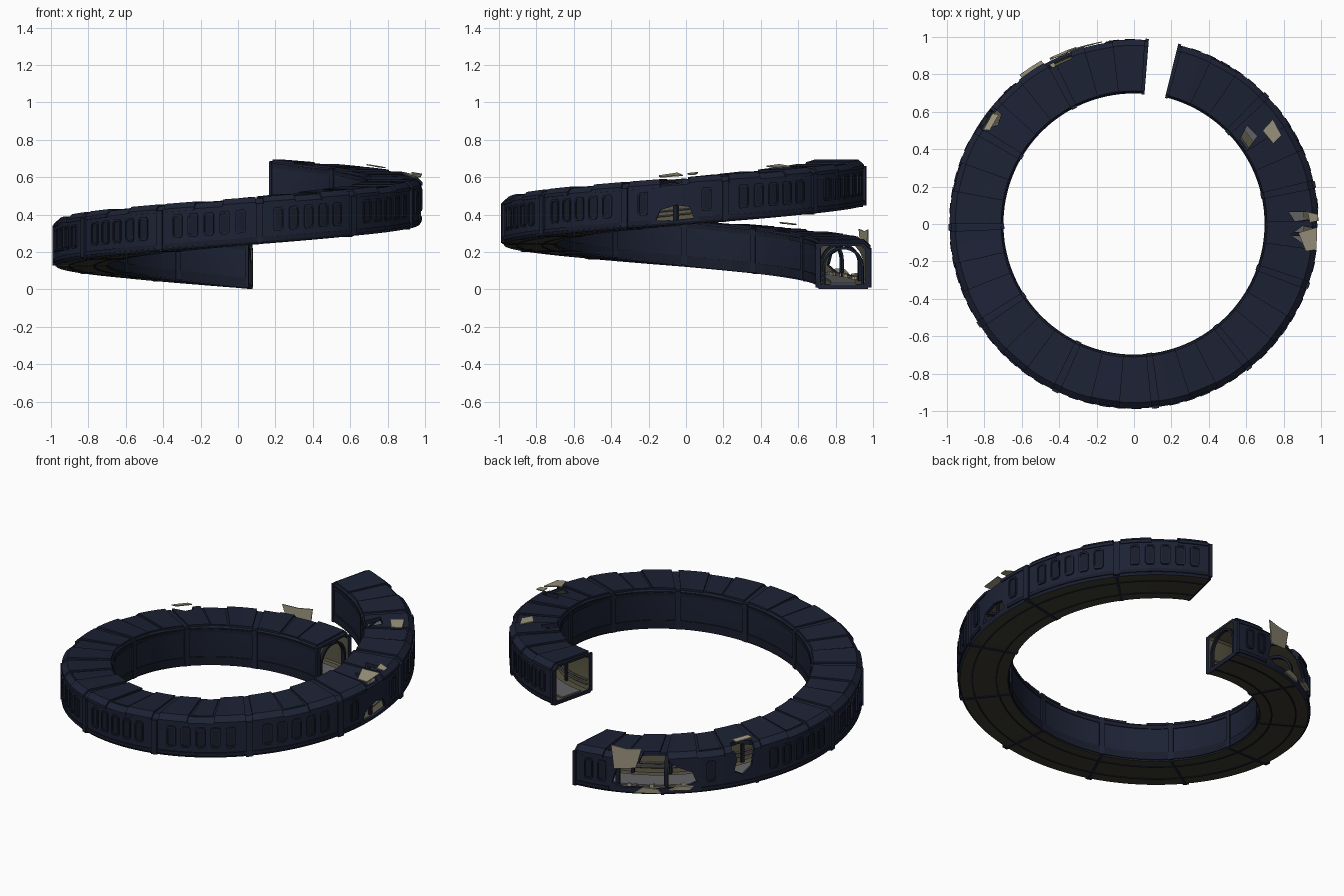
import bpy, bmesh, math, random

if "Cube" in bpy.data.objects:
    bpy.data.objects.remove(bpy.data.objects["Cube"])

random.seed(4)
A0, A1, RISE = 85.4, 436.2, 0.439      # helix start / end angle and climb
MODULES = 11
PITCH = (A1 - A0) / MODULES


def material(name, c):
    m = bpy.data.materials.new(name)
    m.diffuse_color = (*c, 1)
    m.use_nodes = True
    m.node_tree.nodes["Principled BSDF"].inputs["Base Color"].default_value = m.diffuse_color
    return m


HULL = material("dark_hull", (0.012, 0.016, 0.035))
TRIM = material("hull_trim", (0.009, 0.012, 0.024))
LINING = material("inner_lining", (0.10, 0.09, 0.055))
BELLY = material("underside", (0.045, 0.042, 0.03))
SCRAP = material("torn_plate", (0.33, 0.30, 0.21))
DECK = material("deck_grey", (0.13, 0.13, 0.14))


def pos(a, r, h):
    """Helix coordinates (angle, radius, height over floor line) to xyz."""
    t = math.radians(a)
    return (r * math.cos(t), r * math.sin(t), 0.006 + RISE * (a - A0) / (A1 - A0) + h)


def loft(bm, loops):
    rings = [[bm.verts.new(pos(*p)) for p in loop] for loop in loops]
    n = len(rings[0])
    for p, q in zip(rings, rings[1:]):
        for i in range(n):
            j = (i + 1) % n
            bm.faces.new((p[i], p[j], q[j], q[i]))
    bm.faces.new(rings[0][::-1])
    bm.faces.new(rings[-1])


def sweep(bm, profile, a, b, step=2.7):
    """Carry an (r, h) profile along the helix."""
    a, b = max(a, A0), min(b, A1)
    n = max(1, round((b - a) / step))
    loft(bm, [[(a + (b - a) * i / n, r, h) for r, h in profile] for i in range(n + 1)])


def block(bm, r0, r1, h0, h1, a, b):
    sweep(bm, [(r0, h0), (r1, h0), (r1, h1), (r0, h1)], a, b)


def wall_plate(bm, poly, r0, r1):
    loft(bm, [[(a, r, h) for a, h in poly] for r in (r0, r1)])


def roof_plate(bm, poly, h0, h1):
    loft(bm, [[(a, r, h) for a, r in poly] for h in (h0, h1)])


def finish(name, bm, *mats, smooth=True):
    bmesh.ops.recalc_face_normals(bm, faces=bm.faces)
    me = bpy.data.meshes.new(name)
    bm.to_mesh(me)
    bm.free()
    ob = bpy.data.objects.new(name, me)
    bpy.context.collection.objects.link(ob)
    for m in mats:
        me.materials.append(m)
    bpy.ops.object.select_all(action='DESELECT')
    ob.select_set(True)
    bpy.context.view_layer.objects.active = ob
    if smooth:
        bpy.ops.object.shade_smooth_by_angle(angle=math.radians(25))
    return ob


# Hollow corridor shell: outer and inner profile with matching points
outer = [(0.705, 0), (0.972, 0), (0.98, 0.012), (0.98, 0.212), (0.952, 0.24), (0.712, 0.24), (0.703, 0.23), (0.703, 0.012)]
inner = [(0.725, 0.02), (0.955, 0.02), (0.962, 0.03), (0.962, 0.205), (0.942, 0.225), (0.732, 0.225), (0.722, 0.212), (0.722, 0.03)]
bm = bmesh.new()
N = MODULES * 12
angs = [A0 + (A1 - A0) * i / N for i in range(N + 1)]
skin = [[[bm.verts.new(pos(a, r, h)) for r, h in prof] for a in angs] for prof in (outer, inner)]
for k, rows in enumerate(skin):
    for p, q in zip(rows, rows[1:]):
        for i in range(8):
            j = (i + 1) % 8
            f = bm.faces.new((p[i], p[j], q[j], q[i]))
            f.material_index = 1 if k else (2 if i == 0 else 0)
for e in (0, -1):
    o, n = skin[0][e], skin[1][e]
    for i in range(8):
        j = (i + 1) % 8
        bm.faces.new((o[i], o[j], n[j], n[i]))
shell = finish("corridor_shell", bm, HULL, LINING, BELLY)

# Raised roof panels, two broad ones and a narrow rib per module
bm = bmesh.new()
cap = [(0.71, 0.236), (0.71, 0.25), (0.955, 0.25), (0.986, 0.222), (0.986, 0.204), (0.976, 0.204), (0.976, 0.21), (0.95, 0.236)]
low = [(0.72, 0.236), (0.72, 0.244), (0.945, 0.244), (0.945, 0.236)]
for m in range(MODULES):
    a = A0 + m * PITCH
    sweep(bm, cap, a + 1.2, a + 11.4)
    sweep(bm, low, a + 12.2, a + 19.6)
    sweep(bm, cap, a + 20.4, a + PITCH - 1.2)
roof = finish("roof_panels", bm, HULL)

# Damage cutters: (angle, height) holes in the wall and (angle, radius) holes in the roof
wall_holes = [
    [(100, .06), (104, .035), (109, .045), (114, .03), (119, .04), (124, .035), (128.5, .07), (127, .13), (123, .16),
     (120, .19), (118, .28), (114.5, .29), (111, .27), (109.5, .19), (105, .17), (101.5, .14)],
    [(141, .10), (144, .07), (147, .11), (148.5, .27), (140.5, .27), (142, .17)],
    [(350.5, .03), (356, .022), (362.5, .03), (361, .09), (357, .105), (352, .085)]]
roof_holes = [
    [(38, .71), (41, .80), (35.5, .81), (33, .715)],
    [(356, .84), (359.3, .90), (358.5, .975), (351.5, .97)],
    [(361, .86), (364.5, .83), (364, .94), (361.5, .935)],
    [(140.5, .92), (144, .90), (148, .955), (146, 1.03), (140, 1.03)]]
cutters = []
for poly in wall_holes + roof_holes:
    bm = bmesh.new()
    if poly in wall_holes:
        wall_plate(bm, poly, 0.945, 1.06)
    else:
        roof_plate(bm, [(a + 360 if a < A0 - 9 else a, r) for a, r in poly], 0.215, 0.30)
    c = finish("damage_cutter", bm, smooth=False)
    c.hide_render = True
    cutters.append(c)
for ob in (shell, roof):
    bpy.context.view_layer.objects.active = ob
    for c in cutters:
        mod = ob.modifiers.new("damage", 'BOOLEAN')
        mod.operation, mod.solver, mod.object = 'DIFFERENCE', 'EXACT', c
        while ob.modifiers[0] != mod:        # keep cuts ahead of other modifiers
            bpy.ops.object.modifier_move_up(modifier=mod.name)
        bpy.ops.object.modifier_apply(modifier=mod.name)
for c in cutters:
    bpy.data.objects.remove(c)


def damaged(a, pad=0.0):
    return any(lo - pad < a < hi + pad for lo, hi in ((99, 129.5), (139, 149.5), (349.5, 363.5)))


# Outer window frames with recessed panes
frames, panes = bmesh.new(), bmesh.new()


def outline(c, w, lo, hi):
    k, v = w * 0.35, 0.013
    return [(c - w + k, lo), (c + w - k, lo), (c + w, lo + v), (c + w, hi - v),
            (c + w - k, hi), (c - w + k, hi), (c - w, hi - v), (c - w, lo + v)]


for m in range(MODULES):
    for k in range(5):
        c = A0 + (m + 0.5) * PITCH + (k - 2) * 5
        if damaged(c, 1.5):
            continue
        big, small = outline(c, 1.6, .062, .188), outline(c, 1.2, .072, .178)
        rings = [[frames.verts.new(pos(a, r, h)) for a, h in p]
                 for p, r in ((big, .975), (big, .989), (small, .989), (small, .975))]
        for p, q in zip(rings, rings[1:] + rings[:1]):
            for i in range(8):
                j = (i + 1) % 8
                frames.faces.new((p[i], p[j], q[j], q[i]))
        wall_plate(panes, small, .976, .9825)
finish("window_frames", frames, HULL)
finish("window_panes", panes, TRIM)

# Pilasters on both walls and seam straps under the floor
bm = bmesh.new()
for m in range(MODULES + 1):
    a = A0 + m * PITCH
    if not damaged(a):
        block(bm, .975, .993, .004, .215, a - 1, a + 1)
    block(bm, .694, .71, .004, .238, a - 1.2, a + 1.2)
    block(bm, .71, .975, -.004, .004, a - .5, a + .5)
finish("pilasters", bm, HULL)

# Long rails: inner skirting and cornice, outer base rail, belly runners
bm = bmesh.new()
block(bm, .698, .71, .008, .055, A0, A1)
block(bm, .698, .71, .205, .225, A0, A1)
for a, b in ((A0, 99), (130, 349), (364, A1)):
    block(bm, .974, .986, .014, .034, a, b)
for r in (.765, .90):
    block(bm, r, r + .008, -.004, .004, A0, A1)
finish("long_rails", bm, TRIM)

# Arched ribs inside the corridor
bm = bmesh.new()
arc = [math.radians(180 * i / 16) for i in range(17)]
bow = lambda R: [(0.842 + R * math.cos(t), 0.112 + R * math.sin(t)) for t in arc]
rib = [(.952, .02)] + bow(.11) + [(.732, .02), (.746, .02)] + bow(.096)[::-1] + [(.938, .02)]
for m in range(MODULES):
    for off in (1, PITCH / 2):
        a = A0 + m * PITCH + off
        sweep(bm, rib, a - .7, a + .7)
finish("arched_ribs", bm, TRIM)

# Walkway deck and side pipes
bm = bmesh.new()
block(bm, .775, .91, .018, .028, A0 + .5, A1 - .5)
finish("walkway_deck", bm, DECK)
bm = bmesh.new()
for r, h in ((.731, .055), (.731, .08)):
    sweep(bm, [(r + .006 * math.cos(t), h + .006 * math.sin(t)) for t in (0, 1.05, 2.1, 3.14, 4.2, 5.24)], A0 + .5, A1 - .5)
finish("side_pipes", bm, DECK)

# Torn plates bent away around the damage
bm = bmesh.new()
wall_plate(bm, [(101, .15), (108.5, .165), (110.5, .285), (105, .28), (100, .295)], .985, .991)
wall_plate(bm, [(119.5, .035), (126, .03), (127.5, .05), (123, .06)], .985, 1.005)
wall_plate(bm, [(108, .015), (117, .012), (116, .04), (111, .05)], .984, .996)
for poly, h in (([(351, .93), (357, .88), (359, .98), (352, .985)], .27),
                ([(360.5, .94), (364, .93), (363, .985), (361, .985)], .272),
                ([(390, .86), (396, .85), (397, .93), (391, .92)], .262),
                ([(141, .93), (147, .92), (148, .95), (142, .96)], .275)):
    loft(bm, [[(a, r, h + d - (r - .9) * .15) for a, r in poly] for d in (0, .006)])
finish("torn_plates", bm, SCRAP, smooth=False)

# Loose rubble lying in the breach
bm = bmesh.new()
for i in range(14):
    a, r, s = random.uniform(101, 127), random.uniform(.92, .965), random.uniform(.5, 1.0)
    block(bm, r - .01 * s, r + .01 * s, .02, .03 + .012 * s, a - s, a + s * .6)
finish("breach_rubble", bm, SCRAP, smooth=False)
